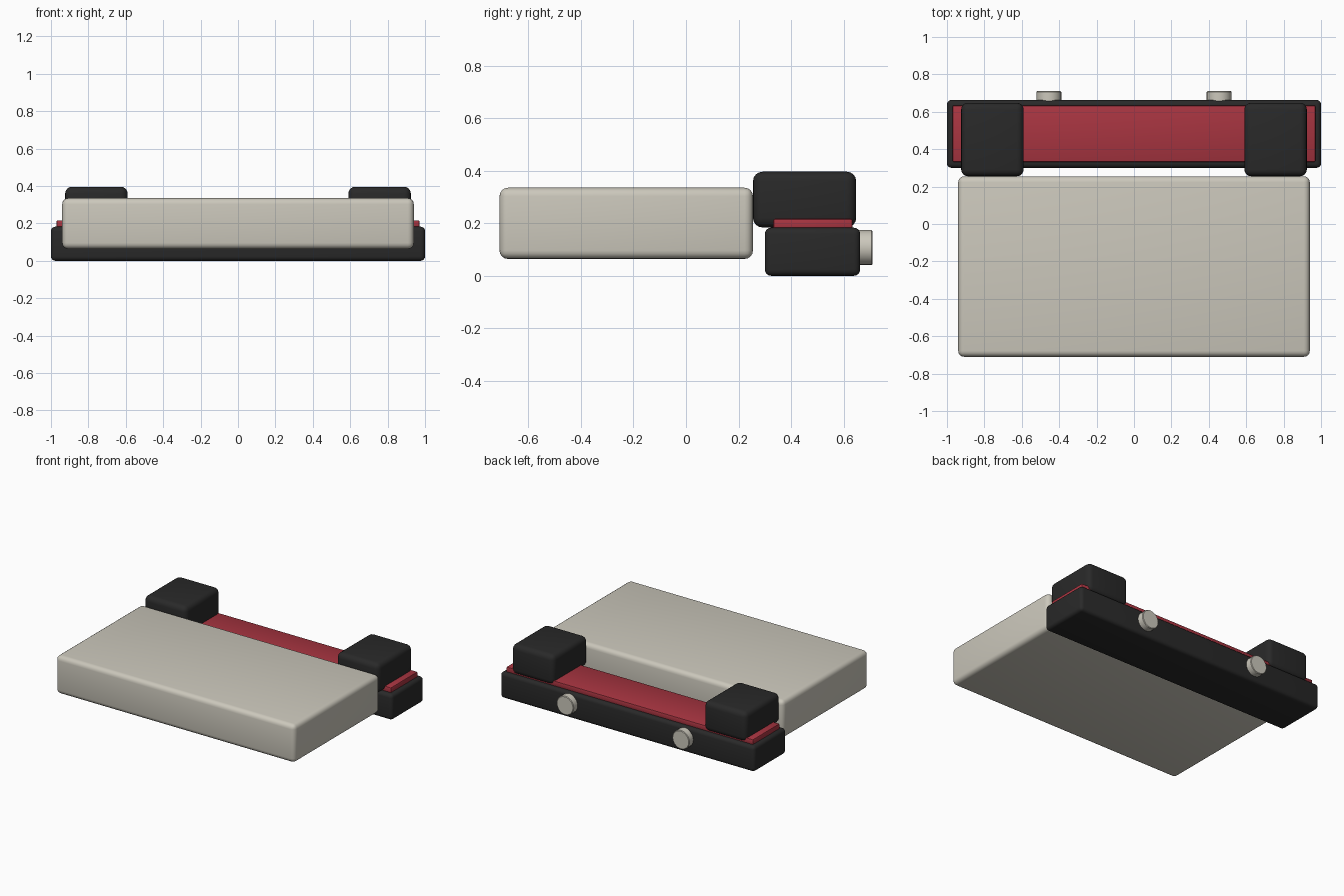
import bpy, math

if "Cube" in bpy.data.objects:
    bpy.data.objects.remove(bpy.data.objects["Cube"])


def material(name, rgb):
    m = bpy.data.materials.new(name)
    m.diffuse_color = (*rgb, 1)
    m.use_nodes = True
    m.node_tree.nodes["Principled BSDF"].inputs["Base Color"].default_value = m.diffuse_color
    return m


CREAM = material("warm light grey", (0.60, 0.575, 0.50))
BLACK = material("charcoal", (0.022, 0.022, 0.022))
RED = material("deep red", (0.39, 0.035, 0.052))


def finish(obj, name, mat, bevel, segments):
    obj.name = name
    obj.data.materials.append(mat)
    bpy.ops.object.transform_apply(location=False, rotation=True, scale=True)
    mod = obj.modifiers.new("rounded edges", 'BEVEL')
    mod.width, mod.segments = bevel, segments
    mod.limit_method, mod.angle_limit = 'ANGLE', math.radians(40)
    bpy.ops.object.modifier_apply(modifier=mod.name)
    bpy.ops.object.shade_smooth_by_angle(angle=math.radians(35))


def box(name, x, y, z, mat, bevel, segments=4):
    """Rounded box from (min, max) pairs."""
    bpy.ops.mesh.primitive_cube_add(size=1, location=[sum(r) / 2 for r in (x, y, z)])
    obj = bpy.context.object
    obj.scale = [r[1] - r[0] for r in (x, y, z)]
    finish(obj, name, mat, bevel, segments)


# Large front slab
box("front_slab", (-0.94, 0.94), (-0.71, 0.255), (0.064, 0.335), CREAM, 0.032)
# Rear base bar with the red strip on top
box("base_bar", (-1, 1), (0.30, 0.663), (0, 0.183), BLACK, 0.024)
box("red_strip", (-0.97, 0.97), (0.332, 0.634), (0.175, 0.217), RED, 0.007, 2)

for side, s in (("left", -1), ("right", 1)):
    # Block holding the slab to the bar
    x = sorted((s * 0.59, s * 0.924))
    box(side + "_block", x, (0.255, 0.648), (0.184, 0.396), BLACK, 0.036)
    # Round knob on the back
    bpy.ops.mesh.primitive_cylinder_add(vertices=20, radius=0.067, depth=0.07,
                                        location=(s * 0.455, 0.675, 0.107),
                                        rotation=(math.pi / 2, 0, 0))
    finish(bpy.context.object, side + "_knob", CREAM, 0.004, 1)
